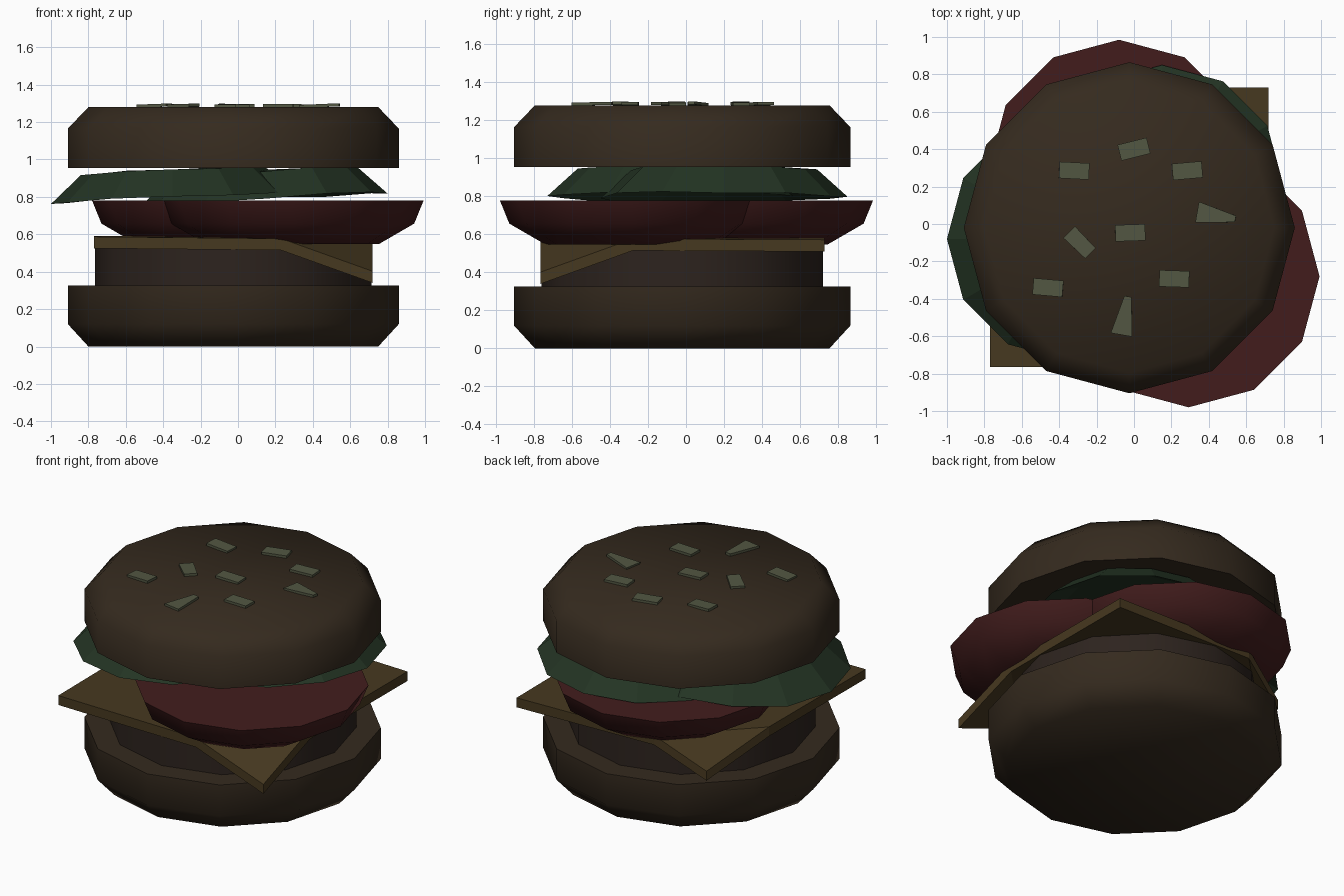
import bpy, bmesh, math, random
from mathutils import Vector, Matrix

if "Cube" in bpy.data.objects:
    bpy.data.objects.remove(bpy.data.objects["Cube"])

random.seed(4)


def material(name, rgb):
    m = bpy.data.materials.new(name)
    m.diffuse_color = (*rgb, 1)
    m.use_nodes = True
    m.node_tree.nodes["Principled BSDF"].inputs["Base Color"].default_value = m.diffuse_color
    return m


BREAD = material("bread", (0.035, 0.023, 0.013))
MEAT = material("meat", (0.026, 0.017, 0.013))
CHEESE = material("cheese", (0.062, 0.040, 0.014))
TOMATO = material("tomato", (0.055, 0.012, 0.012))
LEAF = material("leaf", (0.017, 0.034, 0.017))
SEED = material("seed", (0.085, 0.095, 0.055))


def finish(bm, name, mat, smooth=None):
    bmesh.ops.recalc_face_normals(bm, faces=bm.faces)
    me = bpy.data.meshes.new(name)
    bm.to_mesh(me)
    bm.free()
    ob = bpy.data.objects.new(name, me)
    bpy.context.collection.objects.link(ob)
    me.materials.append(mat)
    if smooth:
        bpy.ops.object.select_all(action='DESELECT')
        ob.select_set(True)
        bpy.context.view_layer.objects.active = ob
        bpy.ops.object.shade_smooth_by_angle(angle=math.radians(smooth))
    return ob


def lathe(name, mat, profile, centre, smooth=None, slope=0.0, jitter=0.0, sides=12):
    """Closed low-poly disc from (radius, z) rings, capped at both ends."""
    bm = bmesh.new()
    wobble = [random.uniform(-jitter, jitter) for _ in range(sides)]
    rings = []
    for r, z in profile:
        ring = []
        for i in range(sides):
            a = math.tau * i / sides
            x = r * math.cos(a)
            ring.append(bm.verts.new((centre[0] + x, centre[1] + r * math.sin(a),
                                      z + slope * x + wobble[i] * r)))
        rings.append(ring)
    for lo, hi in zip(rings, rings[1:]):
        for i in range(sides):
            j = (i + 1) % sides
            bm.faces.new((lo[i], lo[j], hi[j], hi[i]))
    bm.faces.new(rings[0][::-1])
    bm.faces.new(rings[-1])
    return finish(bm, name, mat, smooth)


# Buns and patty
C = (-0.025, -0.02)
lathe("bottom_bun", BREAD, [(0.775, 0), (0.885, 0.12), (0.885, 0.325)], C, 60)
lathe("top_bun", BREAD, [(0.885, 0.955), (0.885, 1.165), (0.775, 1.28)], C, 60)
lathe("patty", MEAT, [(0.74, 0.32), (0.74, 0.53)], C, 60)

# Cheese slice with two drooping corners
outline = [(-0.77, -0.765, 0.525), (0.23, -0.765, 0.515), (0.72, -0.765, 0.34), (0.72, -0.28, 0.515),
           (0.72, 0.73, 0.51), (-0.28, 0.73, 0.53), (-0.59, 0.63, 0.34), (-0.77, 0.24, 0.53)]
bm = bmesh.new()
low = [bm.verts.new(p) for p in outline]
top = [bm.verts.new((x, y, z + 0.062)) for x, y, z in outline]
for layer in (low, top):
    for ids in ((1, 2, 3), (5, 6, 7), (0, 1, 3), (0, 3, 7), (3, 5, 7), (3, 4, 5)):
        bm.faces.new([layer[i] for i in ids])
for i in range(8):
    j = (i + 1) % 8
    bm.faces.new((low[i], low[j], top[j], top[i]))
finish(bm, "cheese_slice", CHEESE)

# Tomato slices
for name, c in (("tomato_front", (0.292, -0.28)), ("tomato_back", (-0.08, 0.285))):
    lathe(name, TOMATO, [(0.46, 0.547), (0.65, 0.657), (0.70, 0.78)], c, 60)

# Lettuce leaves: hollow underneath, tilted a little
for name, c, z in (("lettuce_left", (-0.35, -0.08), 0.0), ("lettuce_right", (0.15, 0.2), -0.005)):
    lathe(name, LEAF, [(0.45, 0.915 + z), (0.65, 0.80 + z), (0.49, 0.945 + z)],
          c, slope=0.045, jitter=0.015)

# Sesame seeds: x, y, turn in degrees, narrowing of one end
seeds = [(0, 0.4, 14, 1), (-0.32, 0.285, -3, 1), (0.285, 0.285, 5, 1),
         (-0.02, -0.047, 2, 1), (-0.29, -0.1, -45, 0.9), (-0.46, -0.34, -5, 1),
         (0.215, -0.293, -2, 1), (0.44, 0.045, -10, 0.3), (-0.05, -0.49, 80, 0.35)]
for n, (x, y, turn, taper) in enumerate(seeds):
    bm = bmesh.new()
    bmesh.ops.create_cube(bm, size=1)
    big = 1 if taper > 0.5 else 1.3
    for v in bm.verts:
        v.co = Vector((v.co.x * 0.16 * big, v.co.y * 0.088 * big, v.co.z * 0.016))
        if v.co.x > 0:
            v.co.y *= taper
    tilt = Matrix.Rotation(random.uniform(-0.06, 0.06), 4, 'Y')
    bm.transform(Matrix.Translation((x, y, 1.288)) @ Matrix.Rotation(math.radians(turn), 4, 'Z') @ tilt)
    finish(bm, f"sesame_seed_{n + 1}", SEED)
